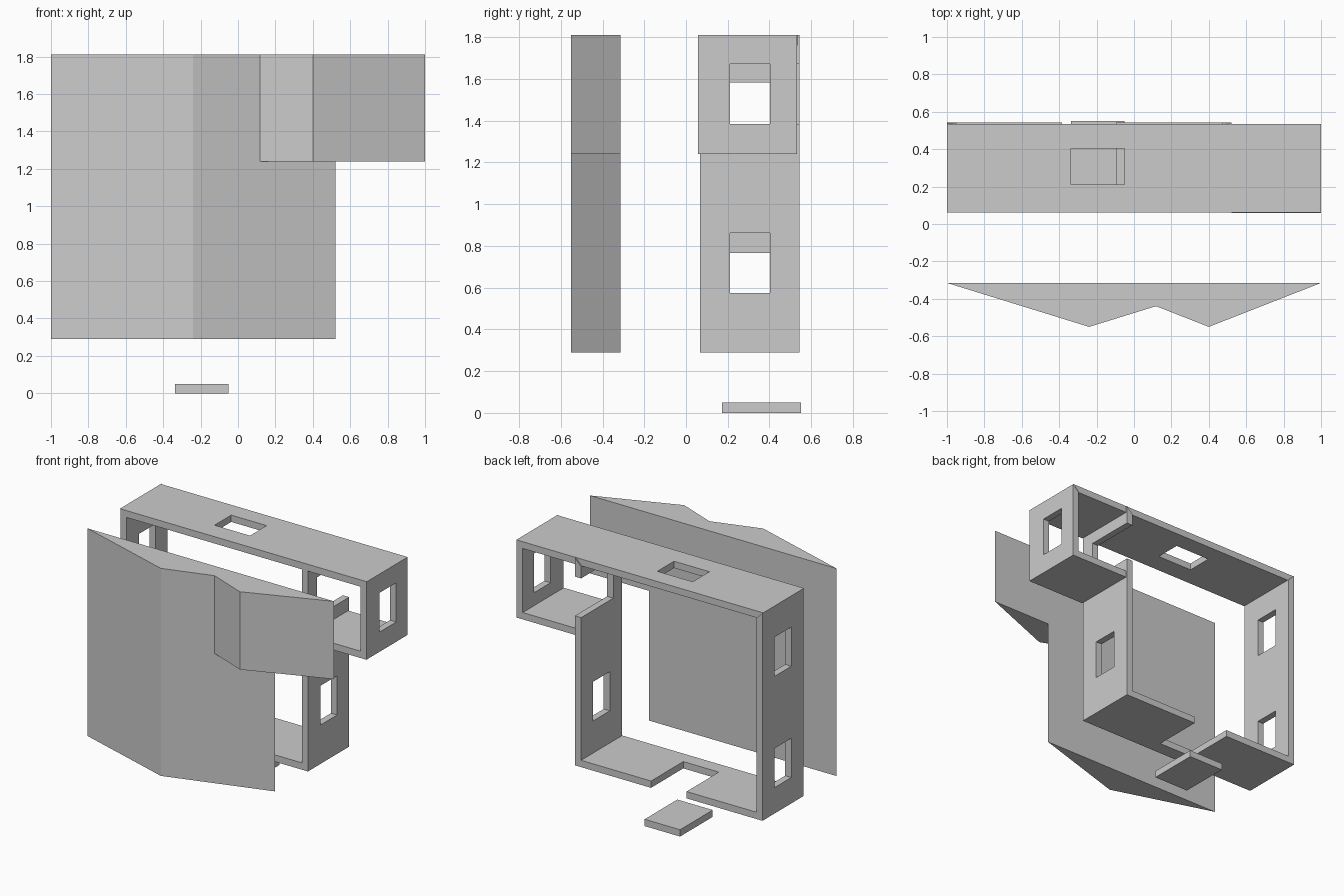
import bpy, bmesh

if "Cube" in bpy.data.objects:
    bpy.data.objects.remove(bpy.data.objects["Cube"])

T = 0.05                                  # panel thickness
LEFT, MID, RIGHT = -1.0, 0.52, 1.0        # outer wall positions in x
LOW, STEP, TOP = 0.29, 1.24, 1.81         # floor, step and roof heights


def prism(name, pts, axis, a, b):
    """Extrude a 2D outline along y (points are x,z) or z (points are x,y)."""
    bm = bmesh.new()
    place = (lambda p, d: (p[0], d, p[1])) if axis == 'y' else (lambda p, d: (p[0], p[1], d))
    lo = [bm.verts.new(place(p, a)) for p in pts]
    hi = [bm.verts.new(place(p, b)) for p in pts]
    bm.faces.new(lo)
    bm.faces.new(hi)
    for i in range(len(pts)):
        j = (i + 1) % len(pts)
        bm.faces.new((lo[i], lo[j], hi[j], hi[i]))
    bmesh.ops.recalc_face_normals(bm, faces=bm.faces[:])
    me = bpy.data.meshes.new(name)
    bm.to_mesh(me)
    bm.free()
    ob = bpy.data.objects.new(name, me)
    bpy.context.collection.objects.link(ob)
    return ob


def box(name, x, y, z):
    return prism(name, [(x[0], z[0]), (x[1], z[0]), (x[1], z[1]), (x[0], z[1])], 'y', *y)


def combine(ob, other, op):
    """Apply a boolean and discard the helper object."""
    other.hide_render = True
    mod = ob.modifiers.new(op, 'BOOLEAN')
    mod.operation, mod.solver, mod.object = op, 'EXACT', other
    bpy.context.view_layer.objects.active = ob
    bpy.ops.object.modifier_apply(modifier=mod.name)
    bpy.data.objects.remove(other)


def cut(ob, x, y, z):
    combine(ob, box("cutter", x, y, z), 'DIFFERENCE')


# Faceted front: two overlapping triangular wedges
def wedge(name, x0, apex, x1, z0):
    return prism(name, [(x0, -0.315), (apex, -0.55), (x1, -0.315)], 'z', z0, TOP)


front = wedge("front_facade", LEFT, -0.24, MID, LOW)
combine(front, wedge("upper_wedge", -0.2, 0.4, RIGHT, STEP), 'UNION')

# Mitred panels of the main shell
MAIN = (0.067, 0.543)
UPPER = (0.062, 0.535)
left = prism("left_wall", [(LEFT, LOW), (LEFT + T, LOW + T), (LEFT + T, TOP - T), (LEFT, TOP)],
             'y', *MAIN)
mid = prism("middle_wall", [(MID, LOW), (MID, TOP), (MID - T, TOP - T), (MID - T, LOW + T)],
            'y', *MAIN)
floor = prism("floor", [(LEFT, LOW), (MID, LOW), (MID - T, LOW + T), (LEFT + T, LOW + T)],
              'y', *MAIN)

# Roof and overhanging side box
roof = prism("roof", [(LEFT, TOP), (RIGHT, TOP), (RIGHT - T, TOP - T), (LEFT + T, TOP - T)],
             'y', *UPPER)
right = prism("right_wall", [(RIGHT, STEP), (RIGHT, TOP), (RIGHT - T, TOP - T),
                             (RIGHT - T, STEP + T)], 'y', 0.058, 0.533)
prism("side_box_floor", [(MID, STEP), (RIGHT, STEP), (RIGHT - T, STEP + T), (MID, STEP + T)],
      'y', 0.058, 0.533)

# Window openings
WIN = (0.21, 0.403)
for wall, x, heights in ((left, LEFT, (0.48, 1.295)), (mid, MID, (0.575,)),
                         (right, RIGHT, (1.385,))):
    for z in heights:
        cut(wall, (x - 0.2, x + 0.2), WIN, (z, z + 0.287))
cut(roof, (-0.337, -0.05), WIN, (TOP - 0.2, TOP + 0.2))

# Open-backed notches in the middle wall and floor
cut(mid, (MID - 0.2, MID + 0.2), (0.17, 0.8), (1.385, 1.672))
cut(floor, (-0.385, -0.097), (0.17, 0.8), (LOW - 0.2, LOW + 0.2))

# Loose panel below the floor notch
box("loose_panel", (-0.337, -0.05), (0.172, 0.55), (0, T))
